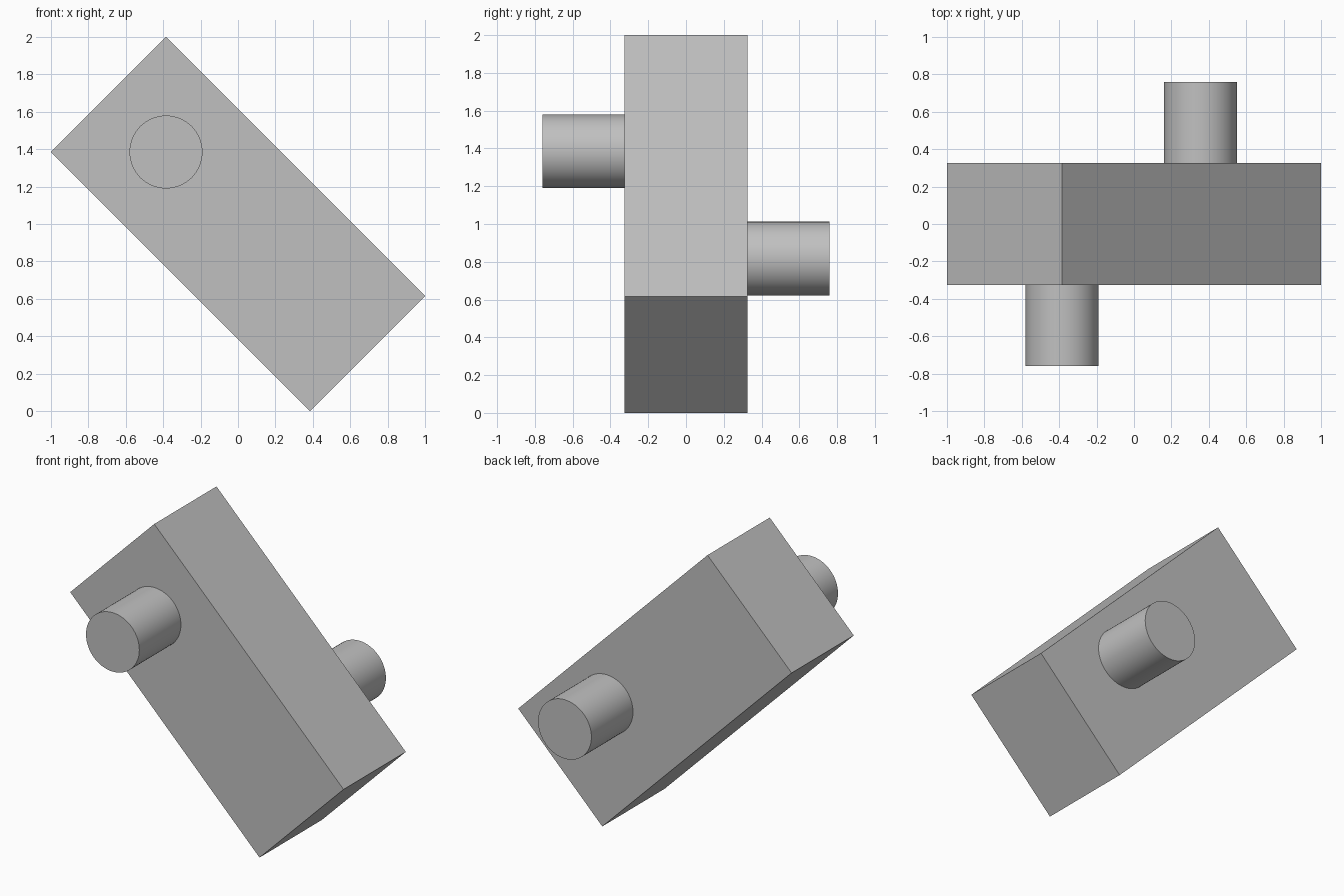
import bpy
import math

cube = bpy.data.objects.get("Cube")
if cube:
    bpy.data.objects.remove(cube, do_unlink=True)

# Single plain grey
grey = bpy.data.materials.new("plain_grey")
grey.use_nodes = True
colour = (0.53, 0.53, 0.53, 1)
grey.diffuse_color = colour
grey.node_tree.nodes["Principled BSDF"].inputs["Base Color"].default_value = colour

HALF_DEPTH = 0.325
PEG_RADIUS = 0.195
PEG_LENGTH = 0.435


def finish(name):
    obj = bpy.context.object
    obj.name = name
    obj.data.materials.append(grey)
    return obj


def add_peg(name, x, z, side):
    """Round peg standing out of the front (-1) or back (+1) face."""
    y = side * (HALF_DEPTH + PEG_LENGTH / 2)
    bpy.ops.mesh.primitive_cylinder_add(
        vertices=64, radius=PEG_RADIUS, depth=PEG_LENGTH,
        location=(x, y, z), rotation=(math.pi / 2, 0, 0))
    finish(name)
    bpy.ops.object.shade_smooth_by_angle(angle=math.radians(30))


# Slanted rectangular block
bpy.ops.mesh.primitive_cube_add(
    size=1, location=(0, 0, 1), rotation=(0, math.radians(45), 0))
block = finish("block")
block.scale = (1.385 * math.sqrt(2), 2 * HALF_DEPTH, 0.615 * math.sqrt(2))

# Pegs on opposite faces
add_peg("front_peg", -0.385, 1.385, -1)
add_peg("back_peg", 0.355, 0.817, 1)
